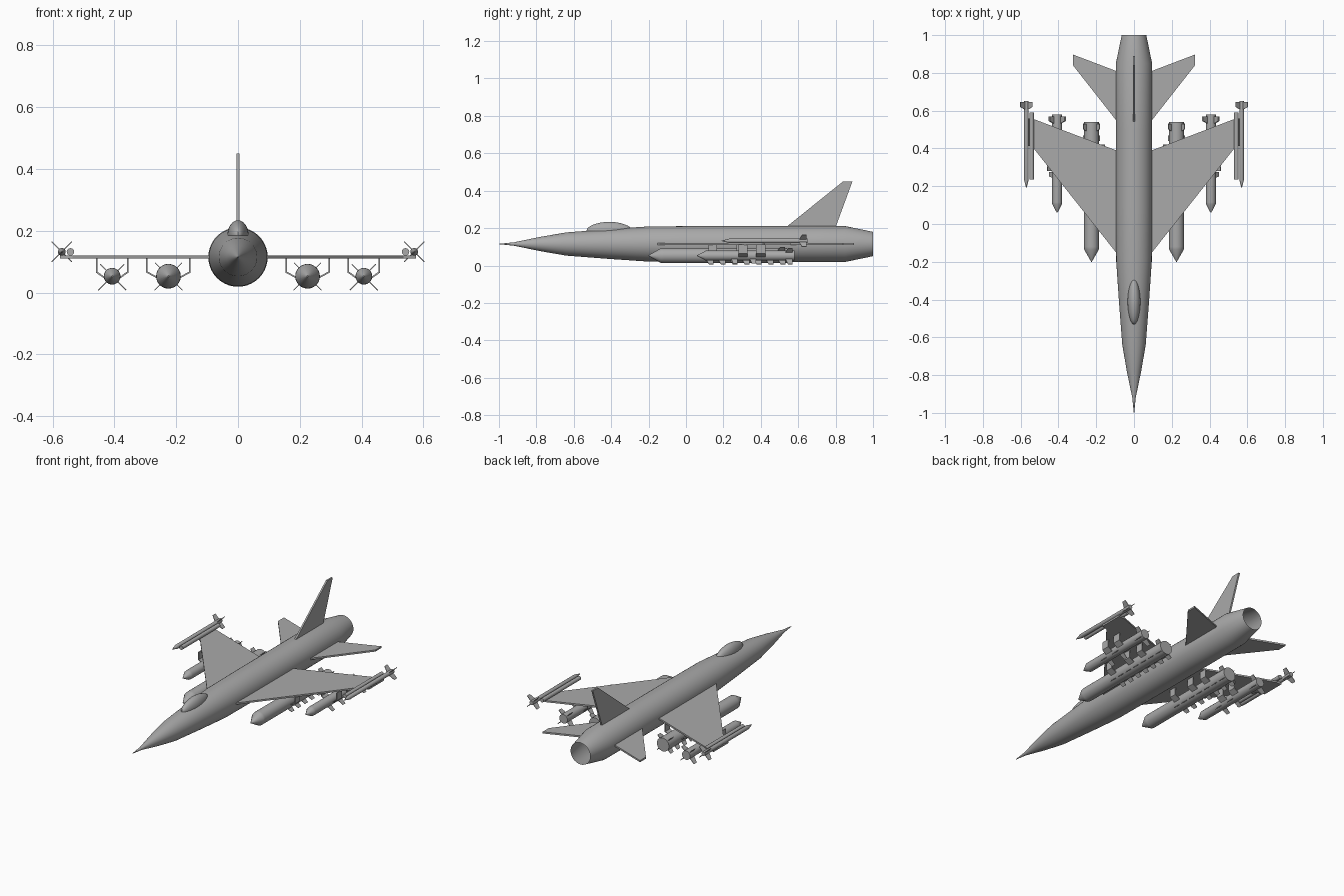
import bpy, bmesh, math
from mathutils import Vector

if "Cube" in bpy.data.objects:
    bpy.data.objects.remove(bpy.data.objects["Cube"])

grey = bpy.data.materials.new("airframe_grey")
grey.diffuse_color = (0.4, 0.4, 0.4, 1)
grey.use_nodes = True
grey.node_tree.nodes["Principled BSDF"].inputs["Base Color"].default_value = grey.diffuse_color


def finish(bm, name, smooth=False, closed=True):
    if closed:
        bmesh.ops.recalc_face_normals(bm, faces=bm.faces)
    mesh = bpy.data.meshes.new(name)
    bm.to_mesh(mesh)
    bm.free()
    mesh.materials.append(grey)
    ob = bpy.data.objects.new(name, mesh)
    bpy.context.collection.objects.link(ob)
    if smooth:
        bpy.ops.object.select_all(action='DESELECT')
        ob.select_set(True)
        bpy.context.view_layer.objects.active = ob
        bpy.ops.object.shade_smooth_by_angle(angle=math.radians(30))
    return ob


def lathe(name, x, z, profile, sides, cap_end=True):
    """Body of revolution along y from (y, radius) pairs."""
    bm = bmesh.new()
    rings = []
    for y, r in profile:
        rings.append([bm.verts.new((x + r * math.sin(2 * math.pi * i / sides), y,
                                    z + r * math.cos(2 * math.pi * i / sides)))
                      for i in range(sides)])
    for a, b in zip(rings, rings[1:]):
        for i in range(sides):
            j = (i + 1) % sides
            bm.faces.new((a[i], a[j], b[j], b[i]))
    bm.faces.new(rings[0])
    if cap_end:
        bm.faces.new(rings[-1])
    return finish(bm, name, True)


def add_plate(bm, points, offset):
    """Polygon extruded by an offset vector, centred on the polygon."""
    off = Vector(offset)
    lo = [bm.verts.new(Vector(p) - off / 2) for p in points]
    hi = [bm.verts.new(Vector(p) + off / 2) for p in points]
    bm.faces.new(lo)
    bm.faces.new(hi)
    n = len(points)
    for i in range(n):
        j = (i + 1) % n
        bm.faces.new((lo[i], lo[j], hi[j], hi[i]))


def plate(name, points, offset):
    bm = bmesh.new()
    add_plate(bm, points, offset)
    return finish(bm, name)


def fin(bm, cx, cz, ang, r0, r1, y0, y1, sweep=0.0):
    """Radial fin on a store body."""
    d = Vector((math.cos(ang), 0, math.sin(ang)))
    n = Vector((-math.sin(ang), 0, math.cos(ang))) * 0.003
    c = Vector((cx, 0, cz))
    add_plate(bm, [c + d * r0 + Vector((0, y0, 0)), c + d * r1 + Vector((0, y0 + sweep, 0)),
                   c + d * r1 + Vector((0, y1, 0)), c + d * r0 + Vector((0, y1, 0))], n)


def brace(bm, cx, cz, w, r, y0, y1):
    """Bent strut pair joining a store to the wing."""
    for s in (-1, 1):
        ym = (y0 + y1) / 2
        dy = Vector((0, y1 - y0, 0))
        t = 0.005
        pts = [(w, 0.112), (w, cz + 0.012), (r * 0.7, cz - 0.012),
               (r * 0.7, cz - 0.006), (w - t, cz + 0.015), (w - t, 0.112)]
        add_plate(bm, [(cx + s * px, ym, pz) for px, pz in pts], dy)


# Fuselage with nose probe and open tail pipe
lathe("fuselage", 0, 0.115,
      [(-1, 0.001), (-0.92, 0.009), (-0.78, 0.038), (-0.64, 0.062), (-0.42, 0.079),
       (-0.2, 0.094), (0.1, 0.096), (0.5, 0.096), (0.85, 0.096), (1, 0.065)], 40, False)

# Canopy
bm = bmesh.new()
bmesh.ops.create_uvsphere(bm, u_segments=32, v_segments=16, radius=1)
for v in bm.verts:
    q = math.copysign(abs(v.co.y) ** 1.15, v.co.y)
    v.co = (v.co.x * 0.034, -0.41 + q * 0.122, 0.186 + v.co.z * 0.048)
finish(bm, "canopy", True)

# Tail fin
plate("tail_fin", [(0, 0.535, 0.205), (0, 0.84, 0.45), (0, 0.89, 0.45), (0, 0.80, 0.205)],
      (0.01, 0, 0))

for s, side in ((-1, "right"), (1, "left")):
    # Wing and tailplane
    plate(side + "_wing", [(s * 0.06, -0.195, 0.115), (s * 0.535, 0.405, 0.115),
                           (s * 0.575, 0.42, 0.115), (s * 0.575, 0.56, 0.115),
                           (s * 0.535, 0.557, 0.115), (s * 0.06, 0.377, 0.115)], (0, 0, 0.01))
    plate(side + "_tailplane", [(s * 0.06, 0.505, 0.115), (s * 0.323, 0.84, 0.115),
                                (s * 0.323, 0.897, 0.115), (s * 0.06, 0.797, 0.115)],
          (0, 0, 0.01))

    # Wingtip rail and missile
    lathe(side + "_tip_rail", s * 0.542, 0.132, [(0.235, 0.012), (0.59, 0.012)], 16)
    lathe(side + "_tip_missile", s * 0.57, 0.132,
          [(0.19, 0.001), (0.235, 0.0125), (0.65, 0.0125)], 16)
    bm = bmesh.new()
    for k in range(4):
        fin(bm, s * 0.57, 0.132, math.pi / 4 + k * math.pi / 2, 0.01, 0.046, 0.605, 0.645, 0.015)
    finish(bm, side + "_tip_missile_fins")

    # Inner store
    cx, cz = s * 0.225, 0.053
    lathe(side + "_inner_store", cx, cz,
          [(-0.2, 0.002), (-0.135, 0.039), (-0.12, 0.04), (0.54, 0.04)], 24)
    bm = bmesh.new()
    for i in range(7):
        y = 0.11 + 0.064 * i
        for a in (-45, -135):
            fin(bm, cx, cz, math.radians(a), 0.036, 0.064, y, y + 0.038, 0.012)
    for a in (45, 135):
        fin(bm, cx, cz, math.radians(a), 0.036, 0.062, 0.49, 0.53, 0.012)
    finish(bm, side + "_inner_store_fins")
    bm = bmesh.new()
    for y in (0.12, 0.27, 0.375):
        brace(bm, cx, cz, 0.072, 0.04, y, y + 0.045)
    finish(bm, side + "_inner_store_braces")

    # Outer store
    cx = s * 0.407
    lathe(side + "_outer_store", cx, cz,
          [(0.06, 0.002), (0.105, 0.026), (0.115, 0.027), (0.58, 0.027)], 20)
    bm = bmesh.new()
    for a in (-45, -135, 45, 135):
        fin(bm, cx, cz, math.radians(a), 0.022, 0.064 if a < 0 else 0.055, 0.53, 0.57, 0.015)
    for y in (0.24, 0.34):
        for a in (-45, -135):
            fin(bm, cx, cz, math.radians(a), 0.022, 0.06, y, y + 0.035, 0.012)
    finish(bm, side + "_outer_store_fins")
    bm = bmesh.new()
    for y in (0.28, 0.375):
        brace(bm, cx, cz, 0.053, 0.027, y, y + 0.05)
    finish(bm, side + "_outer_store_braces")
